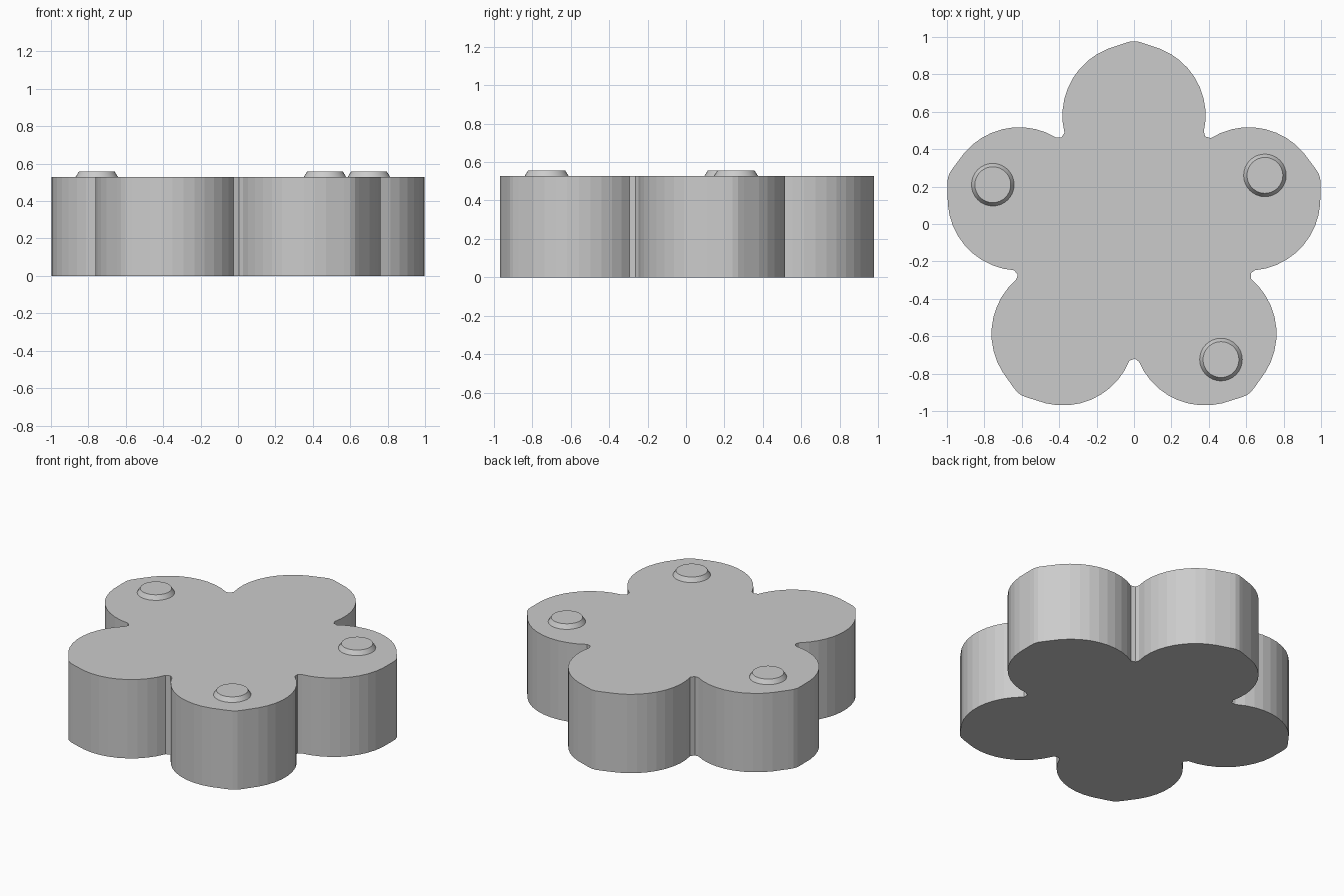
import bpy, bmesh, math

if "Cube" in bpy.data.objects:
    bpy.data.objects.remove(bpy.data.objects["Cube"])

CENTRE_Y = -0.065
HEIGHT = 0.528
STUD_TOP = 0.557

grey = bpy.data.materials.new("plain grey")
grey.diffuse_color = (0.6, 0.6, 0.6, 1)
grey.use_nodes = True
grey.node_tree.nodes["Principled BSDF"].inputs["Base Color"].default_value = grey.diffuse_color


def make_object(name, bm):
    bmesh.ops.recalc_face_normals(bm, faces=bm.faces)
    mesh = bpy.data.meshes.new(name)
    bm.to_mesh(mesh)
    bm.free()
    mesh.materials.append(grey)
    obj = bpy.data.objects.new(name, mesh)
    bpy.context.collection.objects.link(obj)
    return obj


def petal_profile():
    """One petal pointing up +y: round sides, blunt tip, narrow notch facet."""
    def arc(a0, a1, n):
        return [(0.383 * math.cos(math.radians(a0 + (a1 - a0) * i / n)),
                 0.645 + 0.383 * math.sin(math.radians(a0 + (a1 - a0) * i / n)))
                for i in range(n + 1)]
    pts = arc(-13, 68, 9)
    pts += [(0.05, 1.032), (0.015, 1.042), (-0.015, 1.042), (-0.05, 1.032)]
    pts += arc(112, 194, 9)
    pts += [(-0.389, 0.527)]
    return pts


# Flower-shaped block: five petals around the centre
bm = bmesh.new()
outline = []
for k in range(5):
    c, s = math.cos(k * math.tau / 5), math.sin(k * math.tau / 5)
    for u, v in petal_profile():
        outline.append(bm.verts.new((u * c - v * s, u * s + v * c + CENTRE_Y, 0)))
base = bm.faces.new(outline)
ext = bmesh.ops.extrude_face_region(bm, geom=[base], use_keep_orig=True)
for v in ext["geom"]:
    if isinstance(v, bmesh.types.BMVert):
        v.co.z = HEIGHT
make_object("flower_block", bm)

# Three low tapered studs on the top
for i, (x, y) in enumerate([(-0.755, 0.21), (0.70, 0.26), (0.465, -0.725)]):
    bm = bmesh.new()
    bmesh.ops.create_cone(bm, cap_ends=True, segments=32, radius1=0.114,
                          radius2=0.096, depth=STUD_TOP - HEIGHT)
    for f in bm.faces:
        f.smooth = len(f.verts) == 4
    for e in bm.edges:
        e.smooth = all(f.smooth for f in e.link_faces)
    stud = make_object(f"stud_{i + 1}", bm)
    stud.location = (x, y, (STUD_TOP + HEIGHT) / 2)
